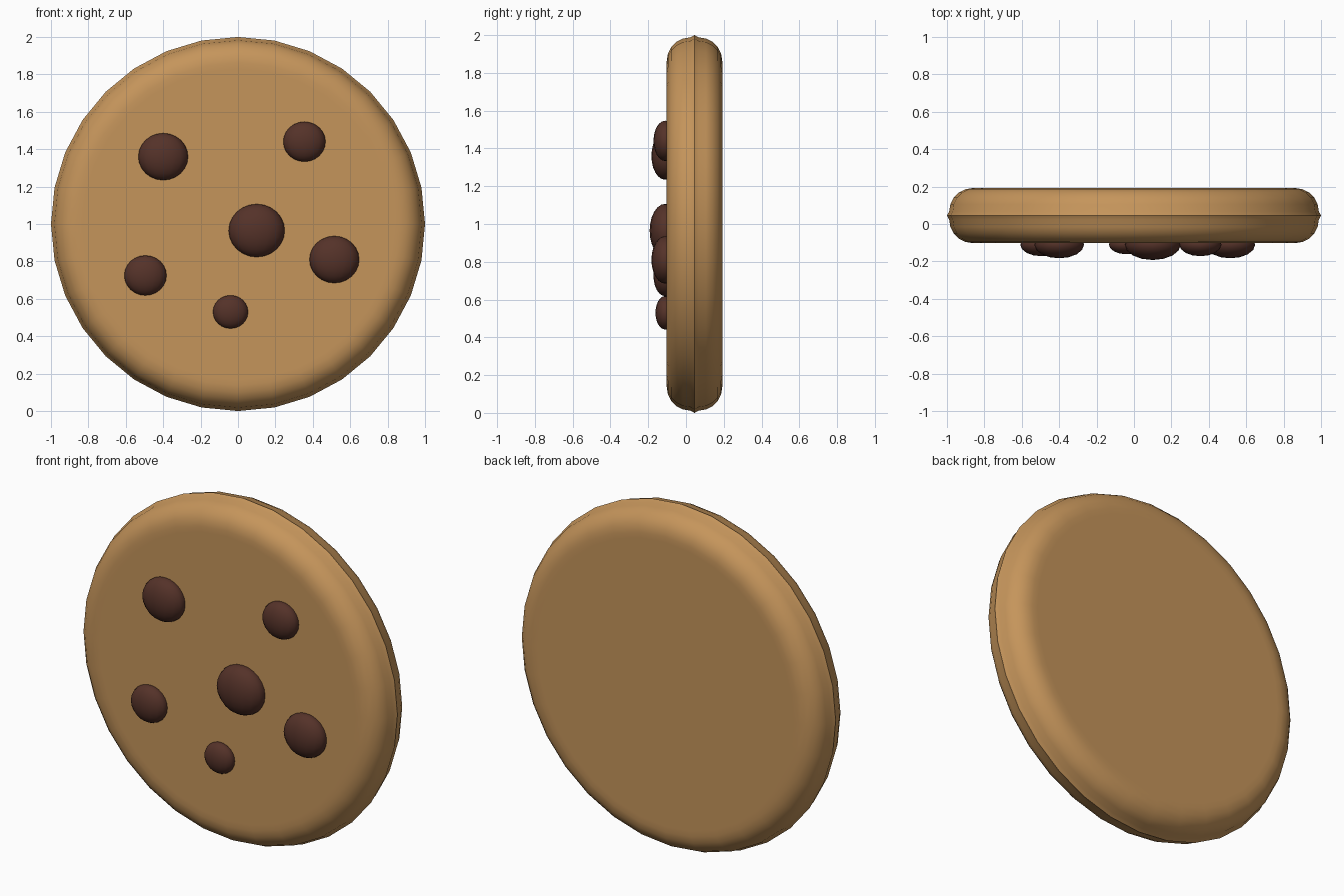
import bpy, bmesh, math

if "Cube" in bpy.data.objects:
    bpy.data.objects.remove(bpy.data.objects["Cube"])


def material(name, rgb):
    m = bpy.data.materials.new(name)
    m.diffuse_color = (*rgb, 1)
    m.use_nodes = True
    m.node_tree.nodes["Principled BSDF"].inputs["Base Color"].default_value = m.diffuse_color
    return m


dough = material("golden dough", (0.56, 0.30, 0.105))
chocolate = material("dark chocolate", (0.09, 0.032, 0.022))


def shade(ob):
    bpy.ops.object.select_all(action='DESELECT')
    bpy.context.view_layer.objects.active = ob
    ob.select_set(True)
    bpy.ops.object.shade_smooth_by_angle(angle=math.radians(40))


# Cookie disc: rounded rim profile (radius, y) turned about the y axis
SIDES, CENTER_Y, HALF, BEVEL, R = 32, 0.045, 0.147, 0.125, 0.988
half = [(0.83, HALF)]
for i in range(6):
    a = math.radians(90 - 18 * i)
    half.append((R - BEVEL + BEVEL * math.cos(a), HALF - BEVEL + BEVEL * math.sin(a)))
profile = half + [(1.0, 0.0)] + [(r, -y) for r, y in reversed(half)]

bm = bmesh.new()
rings = []
for r, y in profile:
    rings.append([bm.verts.new((r * math.sin(t), CENTER_Y + y, 1 + r * math.cos(t)))
                  for t in (2 * math.pi * k / SIDES for k in range(SIDES))])
for a, b in zip(rings, rings[1:]):
    for k in range(SIDES):
        n = (k + 1) % SIDES
        bm.faces.new((a[k], a[n], b[n], b[k]))
bm.faces.new(rings[0])
bm.faces.new(rings[-1])
bmesh.ops.recalc_face_normals(bm, faces=bm.faces)
mesh = bpy.data.meshes.new("cookie_disc")
bm.to_mesh(mesh)
bm.free()
cookie = bpy.data.objects.new("cookie_disc", mesh)
bpy.context.collection.objects.link(cookie)
mesh.materials.append(dough)
shade(cookie)

# Chocolate chips: flattened spheres set in the front face (x, z, radius)
chips = [(-0.40, 1.36, 0.133), (0.355, 1.44, 0.113), (0.10, 0.965, 0.15),
         (0.515, 0.81, 0.133), (-0.495, 0.725, 0.113), (-0.04, 0.53, 0.094)]
for i, (x, z, r) in enumerate(chips):
    bpy.ops.mesh.primitive_uv_sphere_add(segments=16, ring_count=12, radius=1,
                                         location=(x, -0.11, z))
    chip = bpy.context.object
    chip.name = f"chocolate_chip_{i + 1}"
    chip.scale = (r, 0.55 * r, 0.945 * r)
    bpy.ops.object.transform_apply(location=False, rotation=False, scale=True)
    chip.data.materials.append(chocolate)
    shade(chip)
